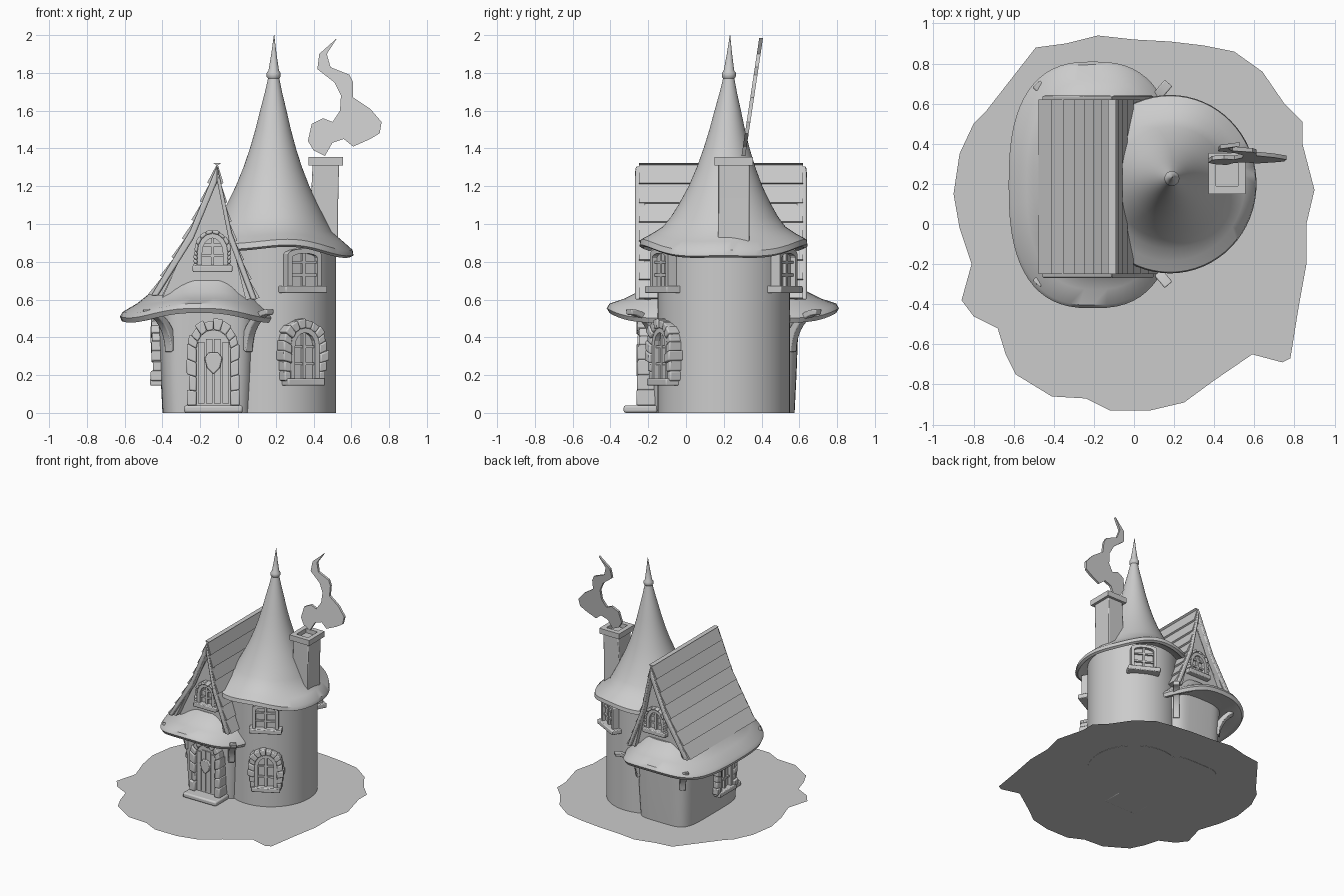
import bpy, bmesh, math, random
from math import sin, cos, pi, radians
from mathutils import Matrix, Vector

random.seed(4)
if "Cube" in bpy.data.objects:
    bpy.data.objects.remove(bpy.data.objects["Cube"])

grey = bpy.data.materials.new("plain_grey")
grey.use_nodes = True
grey.diffuse_color = (0.6, 0.6, 0.6, 1)
grey.node_tree.nodes["Principled BSDF"].inputs["Base Color"].default_value = grey.diffuse_color


def finish(name, bm, matrix=Matrix(), smooth=True, bevel=0):
    """Turn a bmesh into a named, shaded object."""
    bmesh.ops.recalc_face_normals(bm, faces=bm.faces)
    bm.transform(matrix)
    mesh = bpy.data.meshes.new(name)
    bm.to_mesh(mesh)
    bm.free()
    mesh.materials.append(grey)
    obj = bpy.data.objects.new(name, mesh)
    bpy.context.collection.objects.link(obj)
    if bevel:
        mod = obj.modifiers.new("soft_edges", "BEVEL")
        mod.width, mod.segments = bevel, 2
    if smooth:
        bpy.context.view_layer.objects.active = obj
        bpy.ops.object.select_all(action="DESELECT")
        obj.select_set(True)
        bpy.ops.object.shade_smooth_by_angle(angle=radians(40))
    return obj


def add_prism(bm, outline, y0, y1):
    """Extrude an (x, z) outline from y0 to y1."""
    front = [bm.verts.new((x, y0, z)) for x, z in outline]
    back = [bm.verts.new((x, y1, z)) for x, z in outline]
    bm.faces.new(front)
    bm.faces.new(back[::-1])
    for i in range(len(front)):
        j = (i + 1) % len(front)
        bm.faces.new((front[i], front[j], back[j], back[i]))


def prism(name, outline, y0, y1, matrix=Matrix(), smooth=True, bevel=0):
    bm = bmesh.new()
    add_prism(bm, outline, y0, y1)
    return finish(name, bm, matrix, smooth, bevel)


def rect(x0, x1, z0, z1):
    return [(x0, z0), (x1, z0), (x1, z1), (x0, z1)]


def loft(name, rings):
    """Skin a stack of equal-length rings and cap both ends."""
    bm = bmesh.new()
    rows = [[bm.verts.new(p) for p in ring] for ring in rings]
    n = len(rows[0])
    for low, high in zip(rows, rows[1:]):
        for i in range(n):
            bm.faces.new((low[i], low[(i + 1) % n], high[(i + 1) % n], high[i]))
    bm.faces.new(rows[0])
    bm.faces.new(rows[-1])
    return finish(name, bm)


def oval(cx, cy, rx, ry, z, power=2, wave=lambda a: 0, n=64):
    """Superellipse ring with an optional height wave."""
    ring = []
    for i in range(n):
        a = 2 * pi * i / n
        c, s = cos(a), sin(a)
        ring.append((cx + rx * math.copysign(abs(c) ** (2 / power), c),
                     cy + ry * math.copysign(abs(s) ** (2 / power), s), z + wave(a)))
    return ring


def arch(w, h, rise, steps=8):
    """Open arch path from bottom left to bottom right."""
    side = [(-w / 2, (h - rise) * t / 4) for t in range(4)]
    top = [(-w / 2 * cos(pi * i / steps), h - rise + rise * sin(pi * i / steps)) for i in range(steps + 1)]
    return side + top + [(-x, z) for x, z in side[::-1]]


def arch_blocks(name, outer, inner, y0, y1, matrix, jitter=0):
    """Frame an opening with a row of blocks."""
    bm = bmesh.new()
    for i in range(len(outer) - 1):
        k = 1 + random.uniform(-jitter, jitter)
        a, b = [tuple(q + (p - q) * k for p, q in zip(outer[j], inner[j])) for j in (i, i + 1)]
        add_prism(bm, [a, b, inner[i + 1], inner[i]], y0 * k, y1)
    finish(name, bm, matrix, True, 0.007 if jitter else 0)


def place(x, y, z, degrees=0):
    return Matrix.Translation((x, y, z)) @ Matrix.Rotation(radians(degrees), 4, "Z")


def window(name, m, w, h, rise, stone=0):
    """Arched window facing local -y, with frame, bars and sill."""
    inner = arch(w - 0.05, h - 0.025, rise * 0.8)
    prism(name + "_pane", inner, -0.012, 0.05, m)
    arch_blocks(name + "_frame", arch(w, h, rise), inner, -0.04, 0.06, m)
    bm = bmesh.new()
    add_prism(bm, rect(-0.009, 0.009, 0, h - 0.02), -0.03, 0)
    for t in (0.3, 0.62):
        add_prism(bm, rect(-w / 2 + 0.02, w / 2 - 0.02, h * t, h * t + 0.014), -0.028, 0)
    finish(name + "_bars", bm, m, False)
    prism(name + "_sill", rect(-w / 2 - 0.025, w / 2 + 0.025, -0.025, 0.012), -0.06, 0.05, m, True, 0.006)
    if stone:
        arch_blocks(name + "_stones", arch(w + 2 * stone, h + stone, rise + stone / 2),
                    arch(w, h, rise), -0.05, 0.07, m, 0.18)


# Ground patch
shore = [(-.49, .88), (-.34, .9), (-.18, .94), (0, .92), (.18, .91), (.35, .89), (.5, .86), (.64, .76),
         (.75, .6), (.84, .51), (.84, .4), (.9, .17), (.86, 0), (.86, -.2), (.82, -.42), (.78, -.67),
         (.74, -.69), (.59, -.65), (.4, -.78), (.25, -.89), (.08, -.93), (-.12, -.93), (-.24, -.87),
         (-.41, -.86), (-.59, -.75), (-.64, -.65), (-.68, -.52), (-.8, -.46), (-.86, -.38), (-.81, -.2), (-.87, -.02),
         (-.9, .15), (-.87, .35), (-.8, .5), (-.74, .56)]
bm = bmesh.new()
bm.faces.new([bm.verts.new((x, y, 0.002)) for x, y in shore])
finish("ground", bm, smooth=False)

# Cottage body and round tower
loft("cottage_walls", [oval(-.16, .2, .24, .375, 0, 5), oval(-.16, .2, .25, .385, .2, 5), oval(-.16, .2, .265, .4, .6, 5)])
loft("tower_wall", [oval(.18, .2, .34, .35, z) for z in (0, .45, .92)])

# Flared skirt roof round the cottage
def droop(a):
    return 0.012 * cos(4 * a) - 0.022 * cos(2 * a)

skirt = [(.56, -.17, .25, .38, 0), (.50, -.2, .38, .57, 1), (.495, -.205, .41, .6, 1), (.52, -.205, .42, .615, 1),
         (.545, -.205, .405, .6, 1), (.585, -.19, .345, .52, .6), (.63, -.18, .295, .45, .3), (.70, -.165, .25, .40, 0)]
loft("skirt_roof", [oval(cx, .195, rx, ry, z, 2.6, lambda a, k=k: k * droop(a)) for z, cx, rx, ry, k in skirt])

# Steep gable roof of lapped boards
APEX, LEFT, RIGHT = Vector((-.11, 1.31)), Vector((-.46, .62)), Vector((.1, .6))

def slope(foot, side):
    """Lapped outline from ridge to foot, slightly concave."""
    pts, n = [], 7
    for i in range(n):
        for t, lift in ((i / n, 0.004), ((i + 1) / n, 0.016)):
            p = APEX.lerp(foot, t)
            pts.append((p.x + side * (lift - 0.03 * sin(pi * t)), p.y + lift / 2))
    return pts

left, right = slope(LEFT, -1), slope(RIGHT, 1)
under = [(RIGHT.x - .06, RIGHT.y), (APEX.x, APEX.y - .09), (LEFT.x + .06, LEFT.y)]
ridge = [(APEX.x - .02, 1.322), (APEX.x + .02, 1.322)]
prism("gable_roof", left[::-1] + ridge + right + under, -.25, .62)
prism("gable_wall", [tuple(LEFT + Vector((.05, -.03))), tuple(RIGHT - Vector((.04, .03))), (APEX.x, APEX.y - .06)], -.2, .58, smooth=False)

# Barge boards, gable windows and corner brackets, mirrored front to back
for end, y, turn, sign in (("front", -.25, 0, 1), ("back", .62, 180, -1)):
    for side, foot, w in (("left", RIGHT, -.035), ("right", LEFT, .04)):
        foot_in = (foot.x + w, foot.y)
        board = [tuple(APEX), tuple(APEX - Vector((0, .085))), (foot_in[0] - w * .1, foot_in[1]), (foot.x, foot.y)]
        mid = [(board[i][0] + board[j][0]) / 2 + w * .8 for i, j in ((1, 2), (0, 3))]
        height = [(board[i][1] + board[j][1]) / 2 for i, j in ((1, 2), (0, 3))]
        curved = board[:2] + [(mid[0], height[0])] + board[2:] + [(mid[1], height[1])]
        prism(f"{end}_{side}_barge_board", curved, y - sign * .02, y + sign * .035, bevel=.008)
    window(f"{end}_gable_window", place(-.135, y + sign * .055, .77, turn), .16, .18, .1, .018)
    for side, x, angle in (("left", .06, 40), ("right", -.37, -42)):
        n = 8
        lower = [(.17 * (1 - cos(pi / 2 * i / n)), .3 + .2 * sin(pi / 2 * i / n)) for i in range(n + 1)]
        upper = [(p + .005 - .055 * (1 - i / n), q + .03) for i, (p, q) in enumerate(lower)]
        facing = angle if sign > 0 else 180 - angle
        prism(f"{end}_{side}_bracket", lower + upper[::-1], -.025, .025,
              place(x, .2 - sign * .37, .02, facing - 90), bevel=.006)

# Tower roof with wavy eave and spire
def eave(a):
    return -0.03 * cos(2 * a) + 0.008 * cos(5 * a)

cone = [(.9, .33, 0), (.86, .41, 1), (.845, .425, 1), (.855, .445, 1), (.885, .44, 1), (.925, .385, .7), (.97, .325, .5),
        (1.03, .283, .3), (1.1, .245, .1), (1.2, .195, 0), (1.3, .155, 0), (1.4, .122, 0), (1.5, .094, 0), (1.6, .07, 0),
        (1.7, .045, 0), (1.77, .03, 0), (1.78, .037, 0), (1.8, .037, 0), (1.812, .028, 0), (1.9, .014, 0), (2, .001, 0)]
loft("tower_roof", [oval(.18 + .01 * (z - .9), .2 + .03 * (z - .9), r * (.97 if z < 1 else 1), r, z, 2,
                         lambda a, k=k: k * eave(a)) for z, r, k in cone])

# Tower windows
window("tower_lower_window", place(.337, -.105, .17, 28), .17, .28, .09, .045)
for end, y, turn in (("front", -.108, 28), ("back", .508, 152)):
    window(f"tower_upper_{end}_window", place(.335, y, .66, turn), .2, .21, .03)
window("cottage_side_window", place(-.405, .1, .17, -90), .17, .28, .09, .045)

# Front door with stone surround, planks, shield and step
door = place(-.13, -.2, .04)
opening = arch(.18, .4, .1)
prism("door_panel", opening, -.03, .05, door)
arch_blocks("door_stones", arch(.27, .455, .13), opening, -.055, .06, door, 0.15)
bm = bmesh.new()
for x in (-.065, -.022, .022, .065):
    add_prism(bm, rect(x - .018, x + .018, .01, .36 - abs(x) * .4), -.038, -.02)
finish("door_planks", bm, door, False)
prism("door_shield", [(0, .165), (.035, .2), (.047, .25), (.025, .28), (-.025, .28), (-.047, .25), (-.035, .2)],
      -.055, -.03, door, bevel=.006)
prism("door_step", rect(-.285, .025, 0, .04), -.33, -.15, bevel=.012)

# Chimney with hollow cap
prism("chimney_stack", [(.39, .9), (.53, .9), (.53, 1.1), (.535, 1.32), (.395, 1.32), (.385, 1.1)], .17, .335, bevel=.006)
cap = bmesh.new()
for outline, y0, y1 in ((rect(.372, .41, 1.31, 1.355), .15, .355), (rect(.518, .556, 1.31, 1.355), .15, .355),
                        (rect(.41, .518, 1.31, 1.355), .15, .19), (rect(.41, .518, 1.31, 1.355), .315, .355)):
    add_prism(cap, outline, y0, y1)
finish("chimney_cap", cap, smooth=False)

# Leaning sheet of smoke
smoke = [(.46, 1.36), (.4, 1.39), (.37, 1.44), (.39, 1.53), (.45, 1.56), (.5, 1.54), (.54, 1.6), (.545, 1.68),
         (.51, 1.75), (.42, 1.82), (.43, 1.9), (.525, 1.985), (.47, 1.9), (.49, 1.83), (.59, 1.79), (.61, 1.75), (.61, 1.67),
         (.7, 1.61), (.76, 1.54), (.75, 1.48), (.7, 1.45), (.61, 1.41), (.56, 1.45), (.5, 1.43)]
lean = Matrix(((1, 0, 0, 0), (0, 1, .15, .1), (0, 0, 1, 0), (0, 0, 0, 1)))
prism("chimney_smoke", smoke, -.01, .01, lean)
